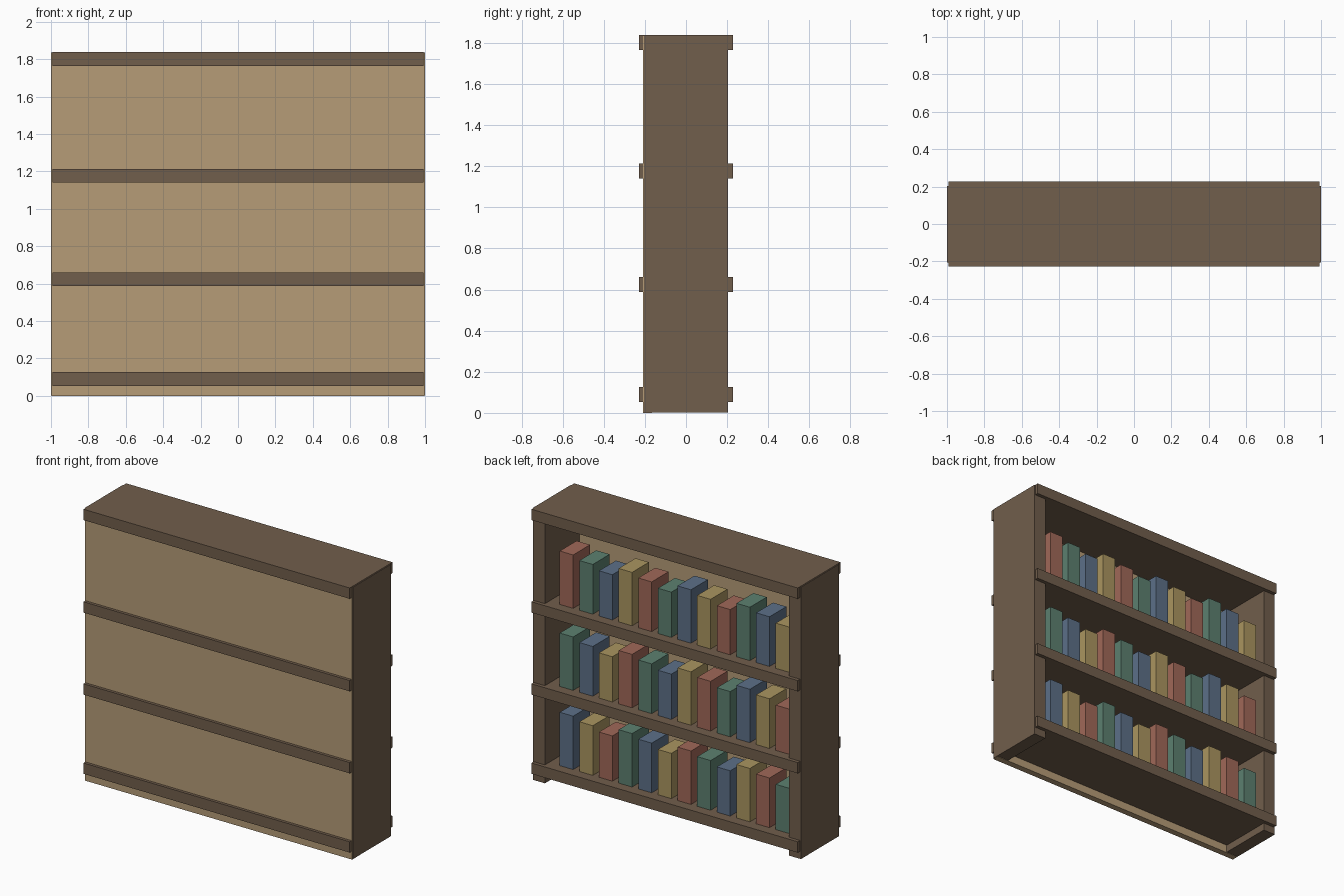
import bpy

if "Cube" in bpy.data.objects:
    bpy.data.objects.remove(bpy.data.objects["Cube"])


def material(name, rgb):
    m = bpy.data.materials.new(name)
    lin = [((c / 255 + 0.055) / 1.055) ** 2.4 for c in rgb]
    m.diffuse_color = (*lin, 1)
    m.use_nodes = True
    m.node_tree.nodes["Principled BSDF"].inputs["Base Color"].default_value = m.diffuse_color
    return m


def box(name, lo, hi, mat):
    bpy.ops.mesh.primitive_cube_add(size=1)
    ob = bpy.context.object
    ob.name = name
    ob.location = [(a + b) / 2 for a, b in zip(lo, hi)]
    ob.scale = [b - a for a, b in zip(lo, hi)]
    bpy.ops.object.transform_apply(location=True, rotation=False, scale=True)
    ob.data.materials.append(mat)
    return ob


brown = material("dark_wood", (113, 94, 76))
tan = material("pale_wood", (182, 156, 119))
covers = [material("red_cover", (160, 104, 88)),
          material("green_cover", (92, 128, 112)),
          material("blue_cover", (92, 112, 136)),
          material("yellow_cover", (170, 149, 96))]

# Case: two sides and the panel that closes the -y face
box("side_right", (0.91, -0.204, 0.003), (1.0, 0.204, 1.836), brown)
box("side_left", (-1.0, -0.204, 0.003), (-0.91, 0.204, 1.836), brown)
box("back_panel", (-0.997, -0.208, 0), (0.997, -0.165, 1.834), tan)

# Shelves, slightly deeper than the sides
tops = [1.838, 1.214, 0.661, 0.127]
for i, z in enumerate(tops):
    box(f"shelf_{i}", (-0.993, -0.228, z - 0.073), (0.993, 0.228, z), brown)

# Books: repeating heights and cover colours, shifted by one per row
heights = [0.36, 0.335, 0.305]
for row, z in enumerate(tops[1:]):
    for i in range(12):
        x = 0.78 - 0.1465 * i
        box(f"book_{row}_{i}", (x - 0.05, -0.02, z),
            (x + 0.05, 0.16, z + heights[i % 3]), covers[(i + row) % 4])
